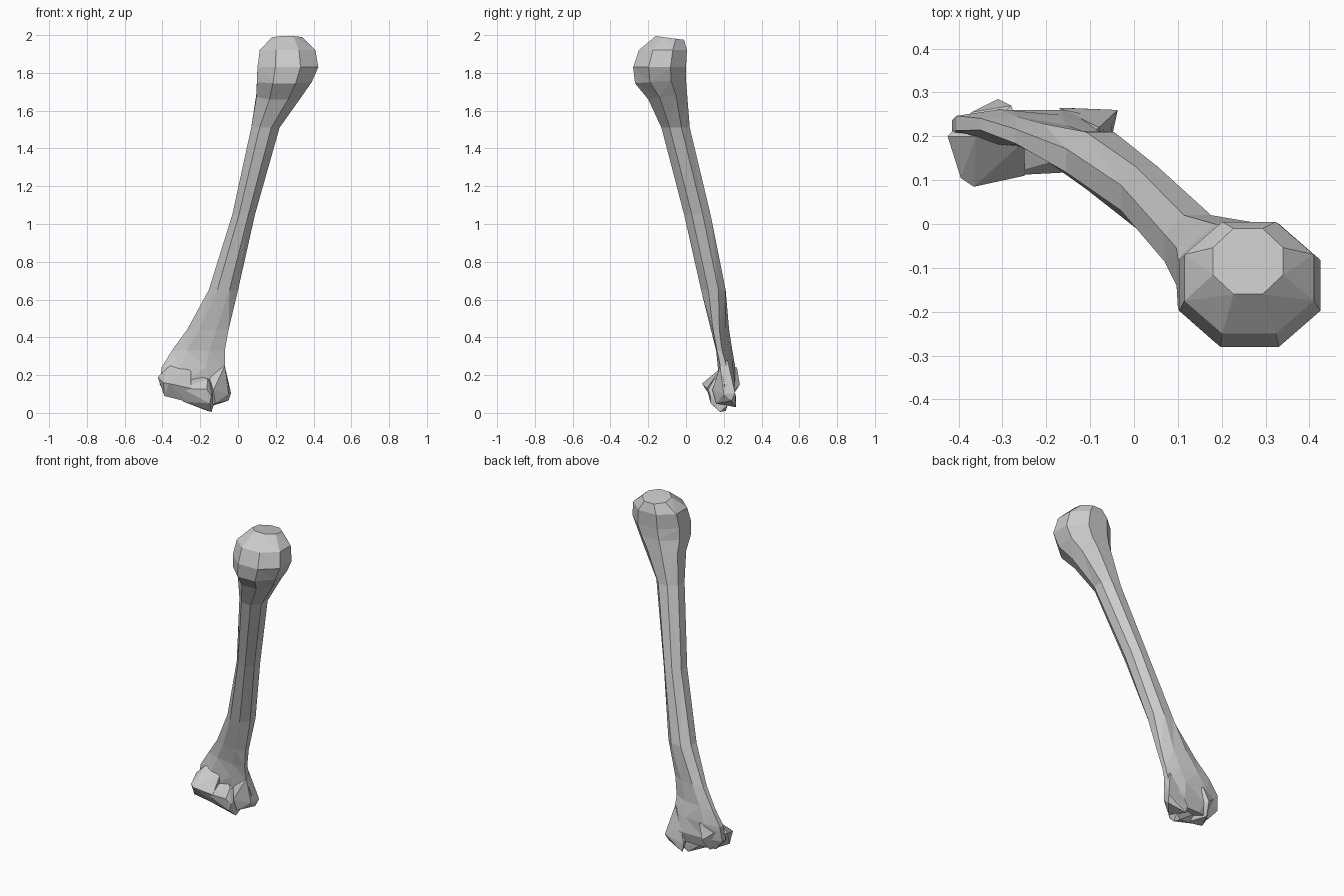
import bpy, bmesh
from math import cos, sin, pi

if "Cube" in bpy.data.objects:
    bpy.data.objects.remove(bpy.data.objects["Cube"])

SIDES = 8


def finish(bm, name):
    bmesh.ops.recalc_face_normals(bm, faces=bm.faces[:])
    mesh = bpy.data.meshes.new(name)
    bm.to_mesh(mesh)
    bm.free()
    ob = bpy.data.objects.new(name, mesh)
    bpy.context.collection.objects.link(ob)
    return ob


def loft(name, sections):
    """Octagonal rings fitted to x/y bounds, optionally sheared in y, tilted in z."""
    bm = bmesh.new()
    rings = []
    for z, x0, x1, y0, y1, shear, tilt in sections:
        ring = []
        for i in range(SIDES):
            a = 2 * pi * (i + 0.5) / SIDES
            u, v = cos(a) / cos(pi / SIDES), sin(a) / cos(pi / SIDES)
            ring.append(bm.verts.new(((x0 + x1) / 2 + u * (x1 - x0) / 2,
                                      (y0 + y1) / 2 + v * (y1 - y0) / 2 + shear * u,
                                      z + tilt * v)))
        rings.append(ring)
    for a, b in zip(rings, rings[1:]):
        for i in range(SIDES):
            j = (i + 1) % SIDES
            bm.faces.new((a[i], a[j], b[j], b[i]))
    bm.faces.new(rings[0])
    bm.faces.new(rings[-1])
    bmesh.ops.triangulate(bm, faces=[f for f in bm.faces if len(f.verts) == 4])
    return finish(bm, name)


def hull(name, points):
    bm = bmesh.new()
    for p in points:
        bm.verts.new(p)
    res = bmesh.ops.convex_hull(bm, input=bm.verts[:])
    bmesh.ops.delete(bm, geom=[v for v in bm.verts if not v.link_faces], context='VERTS')
    return finish(bm, name)


# Ball head, tapered neck, slanted shaft and flared lower end in one loft
bone = loft("bone", [
    (1.985, 0.18, 0.34, -0.16, -0.01, 0, -0.01),
    (1.92, 0.115, 0.41, -0.25, 0.005, 0, 0),
    (1.83, 0.103, 0.425, -0.28, 0.0, 0, 0),
    (1.755, 0.10, 0.39, -0.27, 0.0, 0, 0.01),
    (1.68, 0.097, 0.335, -0.20, 0.005, 0, 0.02),
    (1.51, 0.07, 0.22, -0.13, 0.02, 0, 0),
    (1.05, -0.03, 0.09, -0.01, 0.13, 0, 0),
    (0.65, -0.155, 0.0, 0.08, 0.21, 0, 0),
    (0.44, -0.27, -0.05, 0.14, 0.22, -0.02, 0),
    (0.33, -0.35, -0.07, 0.17, 0.235, -0.025, 0),
    (0.24, -0.405, -0.07, 0.175, 0.255, -0.015, 0),
    (0.15, -0.415, -0.05, 0.18, 0.26, 0, 0),
    (0.085, -0.36, -0.06, 0.18, 0.24, 0, 0),
])

# Large knuckle bulging forward on the wide side
knuckle = hull("knuckle", [
    (-0.425, 0.20, 0.19), (-0.395, 0.105, 0.16), (-0.365, 0.085, 0.155),
    (-0.39, 0.13, 0.09), (-0.37, 0.255, 0.20), (-0.31, 0.285, 0.15),
    (-0.36, 0.20, 0.25), (-0.28, 0.27, 0.24), (-0.25, 0.11, 0.13),
    (-0.255, 0.15, 0.055), (-0.33, 0.24, 0.08), (-0.25, 0.19, 0.24),
])

# Grooved hinge roller between the knuckles
roller = hull("roller", [
    (-0.30, 0.11, 0.13), (-0.165, 0.117, 0.125), (-0.14, 0.13, 0.09),
    (-0.15, 0.13, 0.05), (-0.29, 0.15, 0.06), (-0.14, 0.18, 0.005),
    (-0.16, 0.21, 0.01), (-0.13, 0.22, 0.04), (-0.27, 0.20, 0.09),
    (-0.16, 0.15, 0.18), (-0.22, 0.21, 0.20), (-0.13, 0.21, 0.16),
])

# Small knuckle on the narrow side, pointing back
small_knuckle = hull("small_knuckle", [
    (-0.037, 0.26, 0.105), (-0.05, 0.24, 0.065), (-0.05, 0.20, 0.10),
    (-0.07, 0.18, 0.25), (-0.08, 0.22, 0.28), (-0.13, 0.14, 0.12),
    (-0.12, 0.16, 0.05), (-0.16, 0.265, 0.03), (-0.17, 0.265, 0.08),
    (-0.14, 0.25, 0.16), (-0.15, 0.17, 0.18),
])

# Merge everything into a single closed surface
for part in (knuckle, roller, small_knuckle):
    m = bone.modifiers.new("join_" + part.name, 'BOOLEAN')
    m.operation = 'UNION'
    m.solver = 'EXACT'
    m.object = part
dg = bpy.context.evaluated_depsgraph_get()
merged = bpy.data.meshes.new_from_object(bone.evaluated_get(dg))
bone.modifiers.clear()
bone.data = merged
for part in (knuckle, roller, small_knuckle):
    bpy.data.objects.remove(part)
